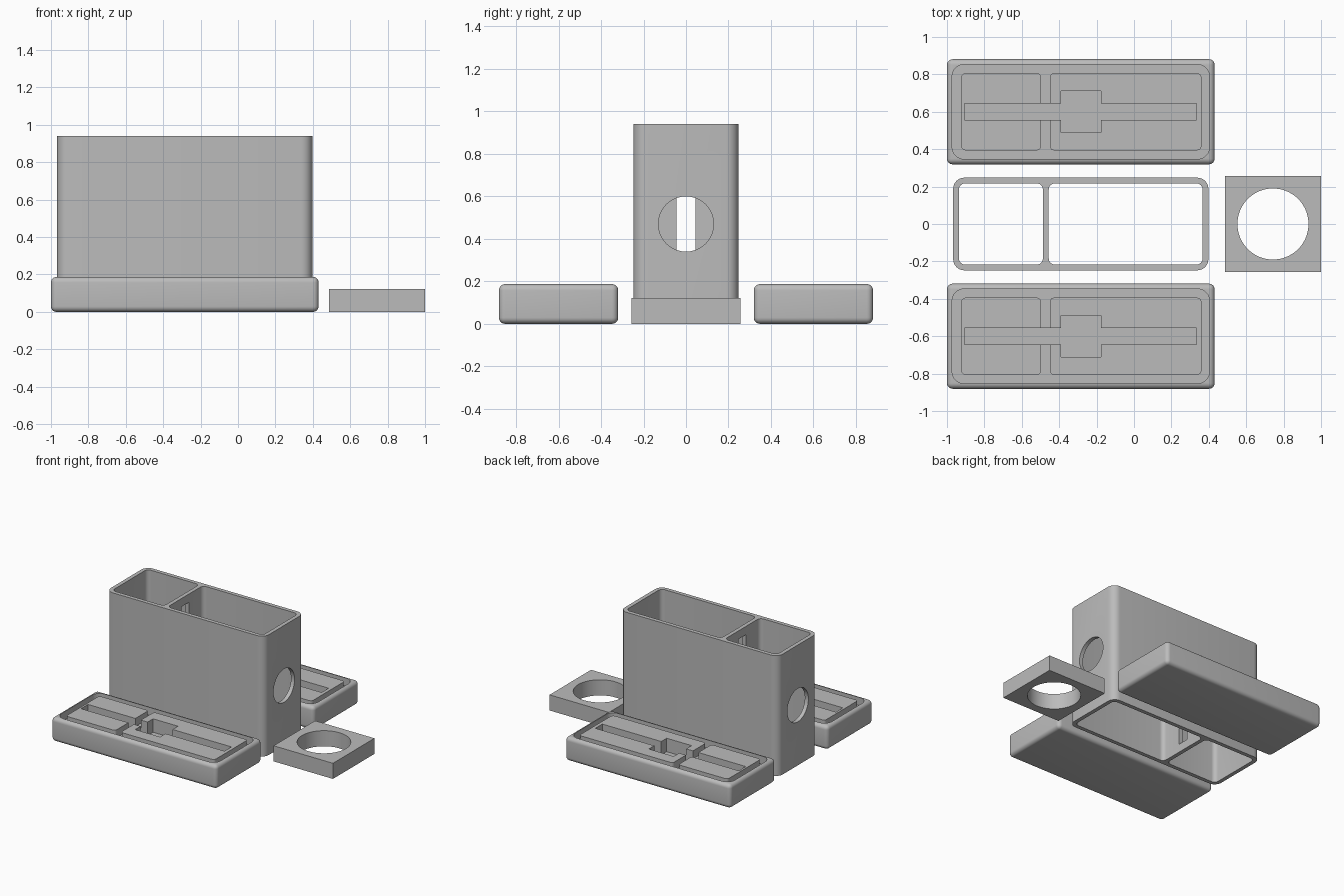
import bpy
import bmesh
from mathutils import Matrix, Vector

cube = bpy.data.objects.get("Cube")
if cube:
    bpy.data.objects.remove(cube, do_unlink=True)

GREY = (0.5, 0.5, 0.5, 1)
plastic = bpy.data.materials.new("grey plastic")
plastic.use_nodes = True
plastic.diffuse_color = GREY
plastic.node_tree.nodes["Principled BSDF"].inputs["Base Color"].default_value = GREY


def to_object(name, bm):
    mesh = bpy.data.meshes.new(name)
    bm.to_mesh(mesh)
    bm.free()
    mesh.materials.append(plastic)
    obj = bpy.data.objects.new(name, mesh)
    bpy.context.collection.objects.link(obj)
    return obj


def box(name, x, y, z, radius=0, all_edges=False):
    """Box from (min, max) ranges, with rounded upright edges or all edges."""
    bm = bmesh.new()
    bmesh.ops.create_cube(bm, size=1)
    for v in bm.verts:
        v.co = Vector(r[0] if c < 0 else r[1] for c, r in zip(v.co, (x, y, z)))
    if radius:
        edges = [e for e in bm.edges
                 if all_edges or abs(e.verts[0].co.z - e.verts[1].co.z) > 0.001]
        bmesh.ops.bevel(bm, geom=edges, offset=radius, segments=6,
                        profile=0.5, affect='EDGES')
    return to_object(name, bm)


def cylinder(name, centre, radius, depth, axis):
    bm = bmesh.new()
    turn = Matrix.Rotation(1.5707963, 4, 'Y') if axis == 'X' else Matrix()
    bmesh.ops.create_cone(bm, cap_ends=True, segments=64, radius1=radius,
                          radius2=radius, depth=depth,
                          matrix=Matrix.Translation(centre) @ turn)
    return to_object(name, bm)


def combine(target, tool, operation='DIFFERENCE'):
    """Apply a boolean and discard the tool."""
    tool.hide_render = True
    mod = target.modifiers.new("combine", 'BOOLEAN')
    mod.operation = operation
    mod.solver = 'EXACT'
    mod.object = tool
    select(target)
    bpy.ops.object.modifier_apply(modifier=mod.name)
    bpy.data.objects.remove(tool, do_unlink=True)


def select(obj):
    bpy.ops.object.select_all(action='DESELECT')
    obj.select_set(True)
    bpy.context.view_layer.objects.active = obj


def smooth(obj):
    select(obj)
    bpy.ops.object.shade_smooth_by_angle(angle=0.6)


def around(centre, half):
    return (centre - half, centre + half)


# Open two-chamber sleeve
HEIGHT = 0.94
sleeve = box("sleeve", (-0.967, 0.398), around(0, 0.248), (0, HEIGHT), 0.06)
for chamber in ((-0.936, -0.487), (-0.456, 0.367)):
    combine(sleeve, box("chamber", chamber, around(0, 0.217), (-0.1, HEIGHT + 0.1), 0.033))

# Round openings in both end walls and a tall slot in the divider
for x in (-0.95, 0.383):
    combine(sleeve, cylinder("end_hole", (x, 0, HEIGHT / 2), 0.13, 0.1, 'X'))
combine(sleeve, box("divider_slot", around(-0.471, 0.05), around(0, 0.045),
                    (0.065, HEIGHT - 0.065)))
smooth(sleeve)

# Matching end caps with a groove for the sleeve walls and a recessed slot
TOP = 0.187
GROOVE = TOP - 0.063
SLOT = TOP - 0.105
for name, y in (("front_cap", -0.6), ("back_cap", 0.6)):
    cap = box(name, (-1, 0.431), around(y, 0.281), (0, TOP), 0.03, True)
    combine(cap, box("groove", (-0.973, 0.404), around(y, 0.253), (GROOVE, TOP + 0.1), 0.065))
    for plug in ((-0.923, -0.497), (-0.45, 0.36)):
        combine(cap, box("plug", plug, around(y, 0.206), (GROOVE - 0.02, TOP), 0.022), 'UNION')
    combine(cap, box("long_slot", (-0.906, 0.333), around(y, 0.043), (SLOT, TOP + 0.1)))
    combine(cap, box("square_pocket", (-0.391, -0.176), around(y, 0.11), (SLOT, TOP + 0.1)))
    smooth(cap)

# Square plate with a round hole
plate = box("ring_plate", (0.487, 1), around(0, 0.256), (0, 0.122))
combine(plate, cylinder("plate_hole", (0.743, 0, 0.06), 0.19, 0.4, 'Z'))
smooth(plate)
